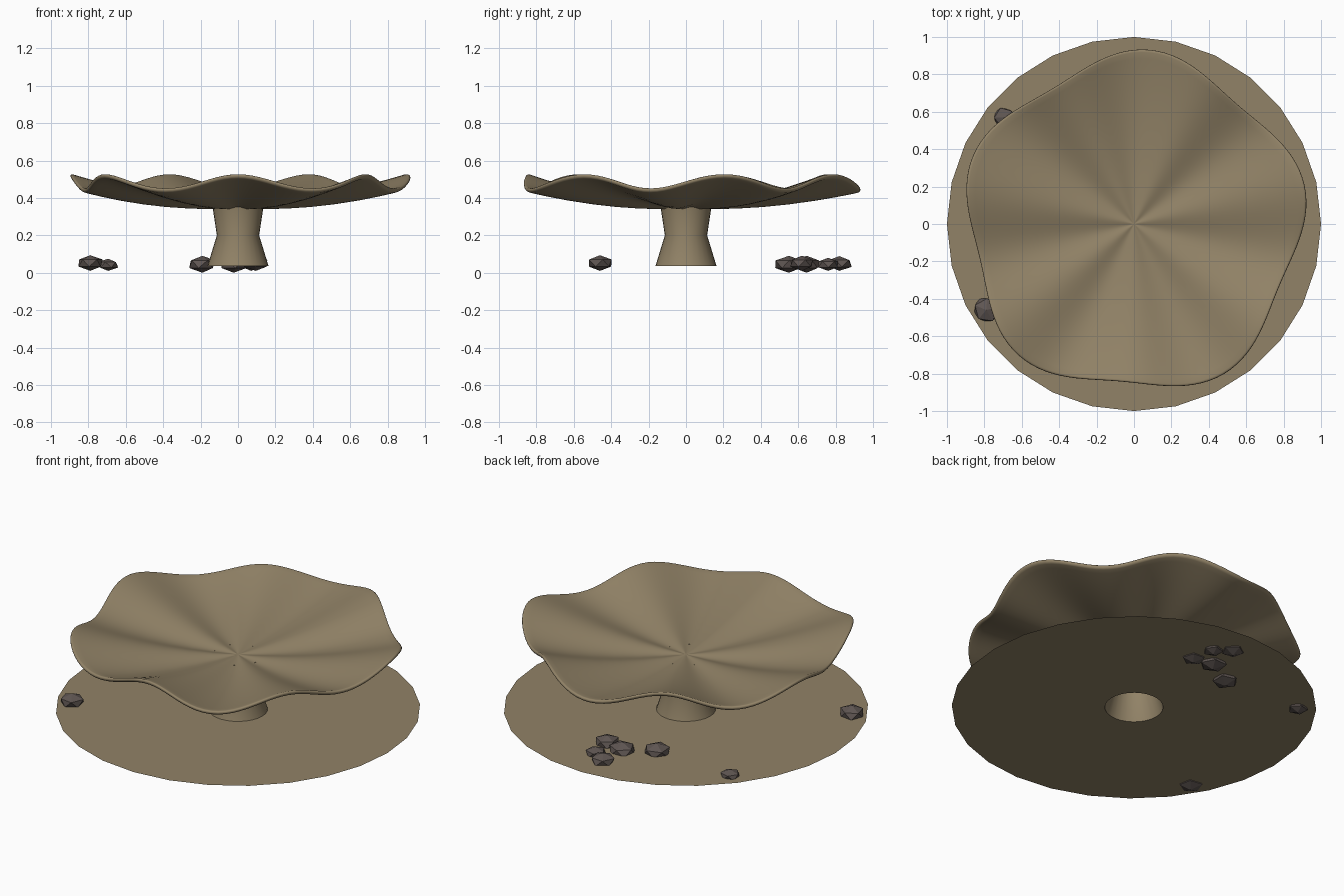
import bpy, bmesh, math, random
from mathutils import Vector

random.seed(4)
if "Cube" in bpy.data.objects:
    bpy.data.objects.remove(bpy.data.objects["Cube"], do_unlink=True)


def make_material(name, colour):
    mat = bpy.data.materials.new(name)
    mat.use_nodes = True
    mat.diffuse_color = (*colour, 1)
    mat.node_tree.nodes["Principled BSDF"].inputs["Base Color"].default_value = (*colour, 1)
    return mat


def finish(bm, name, mat, smooth_angle=None):
    mesh = bpy.data.meshes.new(name)
    bm.to_mesh(mesh)
    bm.free()
    mesh.materials.append(mat)
    obj = bpy.data.objects.new(name, mesh)
    bpy.context.collection.objects.link(obj)
    if smooth_angle:
        bpy.ops.object.select_all(action='DESELECT')
        obj.select_set(True)
        bpy.context.view_layer.objects.active = obj
        bpy.ops.object.shade_smooth_by_angle(angle=math.radians(smooth_angle))
    return obj


def ring_surface(profile, sides, place):
    """Sweep a profile round the z axis; place(a, b, angle) gives each point."""
    bm = bmesh.new()
    angles = [math.tau * i / sides for i in range(sides)]
    rings = [[bm.verts.new(place(a, b, ang)) for ang in angles] for a, b in profile]
    for low, high in zip(rings, rings[1:]):
        for i in range(sides):
            j = (i + 1) % sides
            bm.faces.new((low[i], low[j], high[j], high[i]))
    return bm, rings


def lathe(radius, z, ang):
    return (radius * math.cos(ang), radius * math.sin(ang), z)


def ruffled(t, lift, ang):
    # five lobes in plan, seven waves in height
    radius = t * (0.89 + 0.045 * t * math.sin(5 * ang + 0.43))
    z = 0.355 + 0.125 * t * t + lift + 0.038 * t * math.sin(7 * ang)
    return lathe(radius, z, ang)


sand = make_material("sandy brown", (0.285, 0.225, 0.135))
stone = make_material("dark stone", (0.115, 0.093, 0.085))

# Ground disc, open beneath the pedestal
bm, _ = ring_surface([(1.0, 0.037), (0.16, 0.037)], 28, lathe)
finish(bm, "ground_disc", sand)

# Waisted pedestal
bm, _ = ring_surface([(0.163, 0.037), (0.113, 0.2), (0.138, 0.365)], 28, lathe)
finish(bm, "pedestal", sand, 50)

# Ruffled dish with a rounded rim
half = 0.012
steps = [0.02, 0.15, 0.3, 0.45, 0.6, 0.75, 0.87, 0.95]
rim = [(0.985 + 0.015 * math.cos(a), half * math.sin(a))
       for a in (math.radians(d) for d in range(-90, 91, 30))]
profile = [(t, -half) for t in steps] + rim + [(t, half) for t in reversed(steps)]
bm, rings = ring_surface(profile, 140, ruffled)
for ring, z in ((rings[0], 0.355 - half), (rings[-1], 0.355 + half)):
    centre = bm.verts.new((0, 0, z))
    for i in range(len(ring)):
        bm.faces.new((centre, ring[i], ring[(i + 1) % len(ring)]))
bmesh.ops.recalc_face_normals(bm, faces=bm.faces)
finish(bm, "ruffled_dish", sand, 60)

# Faceted rocks: x, y, half width
rocks = [(-0.79, -0.46, 0.072), (-0.695, 0.57, 0.056), (-0.19, 0.55, 0.078),
         (0.095, 0.62, 0.07), (-0.023, 0.645, 0.078), (0.07, 0.76, 0.06), (-0.02, 0.82, 0.068)]
for n, (x, y, size) in enumerate(rocks):
    bm = bmesh.new()
    bmesh.ops.create_icosphere(bm, subdivisions=1, radius=1)
    turn = random.uniform(0, math.tau)
    for v in bm.verts:
        grow = random.uniform(0.92, 1.1)
        px = v.co.x * math.cos(turn) - v.co.y * math.sin(turn)
        py = v.co.x * math.sin(turn) + v.co.y * math.cos(turn)
        v.co = Vector((px * size * grow, py * size * grow, v.co.z * size * 0.58))
    low = min(v.co.z for v in bm.verts)
    floor = 0 if size > 0.075 else 0.01
    bmesh.ops.translate(bm, verts=bm.verts, vec=(x, y, floor - low))
    finish(bm, f"rock_{n + 1}", stone)
